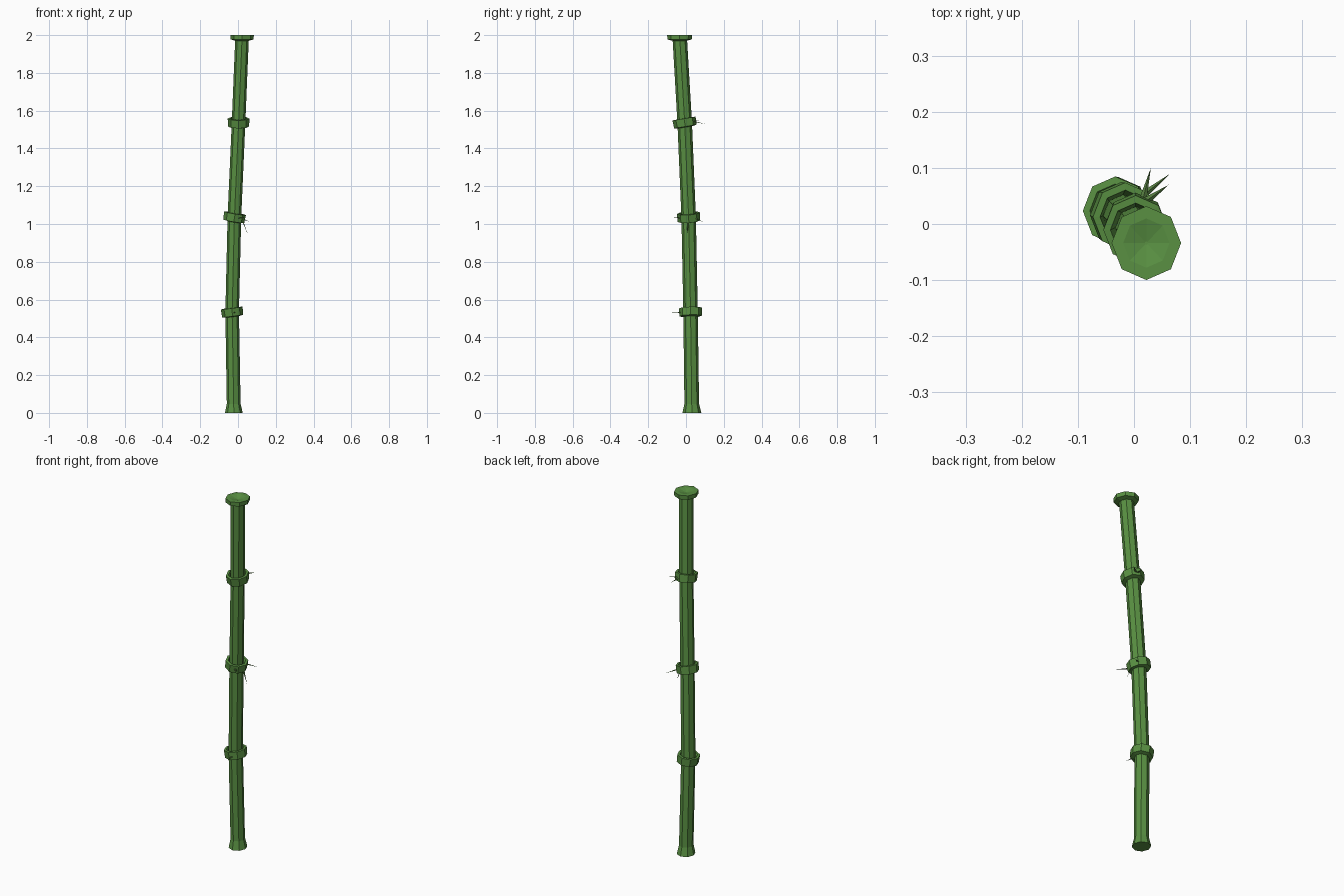
import bpy, math
from mathutils import Vector

if "Cube" in bpy.data.objects:
    bpy.data.objects.remove(bpy.data.objects["Cube"])

SIDES = 8


def material(name, rgb):
    m = bpy.data.materials.new(name)
    m.diffuse_color = (*rgb, 1)
    m.use_nodes = True
    m.node_tree.nodes["Principled BSDF"].inputs["Base Color"].default_value = m.diffuse_color
    return m


green = material("cane_green", (0.10, 0.28, 0.055))
dark = material("sprout_green", (0.09, 0.20, 0.05))


def make(name, verts, faces, mat):
    me = bpy.data.meshes.new(name)
    me.from_pydata(verts, [], faces)
    me.materials.append(mat)
    ob = bpy.data.objects.new(name, me)
    bpy.context.collection.objects.link(ob)
    return ob


def loft(name, rings, cap_start=False, cap_end=False):
    """Octagon rings (centre, radius, slope_x, slope_y) skinned in order."""
    verts, faces = [], []
    for c, r, sx, sy in rings:
        for i in range(SIDES):
            a = 2 * math.pi * i / SIDES
            dx, dy = r * math.cos(a) * 0.96, r * math.sin(a) * 1.02
            verts.append((c[0] + dx, c[1] + dy, c[2] + sx * dx + sy * dy))
    for k in range(len(rings) - 1):
        for i in range(SIDES):
            j = (i + 1) % SIDES
            a, b = k * SIDES, (k + 1) * SIDES
            faces.append((a + i, a + j, b + j, b + i))
    if cap_start:
        faces.append(tuple(reversed(range(SIDES))))
    if cap_end:
        n = (len(rings) - 1) * SIDES
        faces.append(tuple(range(n, n + SIDES)))
    return make(name, verts, faces, green)


# Joint centres and the tilt of each joint
path = [Vector(p) for p in ((-0.022, 0.031, 0), (-0.031, 0.024, 0.535),
                            (-0.019, 0.014, 1.037), (0.003, -0.007, 1.538),
                            (0.022, -0.034, 2.0))]
tilts = [(0, 0), (0.13, 0.03), (-0.17, 0.07), (0.0, 0.17), (0, 0)]

# Stalk segments, the lowest with a flared foot
for n in range(4):
    a, b = path[n], path[n + 1]
    rings = [(a, 0.0375, *tilts[n]), (b - (b - a) * 0.035, 0.0375, *tilts[n + 1])]
    if n == 0:
        rings[0] = (a, 0.049, 0, 0)
        rings.insert(1, (a.lerp(b, 0.09), 0.038, 0, 0))
    loft(f"stalk_segment_{n + 1}", rings, n == 0)

# Cupped joint collars: (radius, height) profile
collar = [(0.036, -0.026), (0.058, -0.022), (0.060, 0.020), (0.047, 0.021), (0.036, -0.008)]
for n in (1, 2, 3):
    axis = Vector((-tilts[n][0], -tilts[n][1], 1))
    loft(f"joint_collar_{n}", [(path[n] + axis * h, r, *tilts[n]) for r, h in collar])

# Top lip with a shallow dished end
lip = [(0.037, -0.030), (0.063, -0.023), (0.0645, 0), (0.043, 0), (0.003, -0.010)]
loft("top_lip", [(path[4] + Vector((0, 0, h)), r, 0, 0) for r, h in lip], False, True)


def sprout(name, base, tip, width=0.007):
    """Thin three-sided spike."""
    base, tip = Vector(base), Vector(tip)
    d = (tip - base).normalized()
    side = d.cross(Vector((0, 0, 1))).normalized()
    up = side.cross(d)
    make(name, [base + side * width, base - side * width, base + up * width * 0.7, tip],
         [(0, 1, 3), (1, 2, 3), (2, 0, 3), (0, 2, 1)], dark)


# Sprouts growing at the joints
sprouts = [((-0.02, -0.02, 0.53), (-0.012, -0.075, 0.53)),
           ((0.005, -0.03, 1.03), (0.045, -0.082, 1.035)),
           ((0.018, 0.015, 1.03), (0.052, 0.005, 0.945)),
           ((0.015, 0.05, 1.03), (0.065, 0.09, 1.01)),
           ((0.015, 0.04, 1.54), (0.03, 0.10, 1.53)),
           ((0.020, 0.04, 1.54), (0.062, 0.07, 1.55))]
for i, (b, t) in enumerate(sprouts):
    sprout(f"sprout_{i + 1}", b, t)
